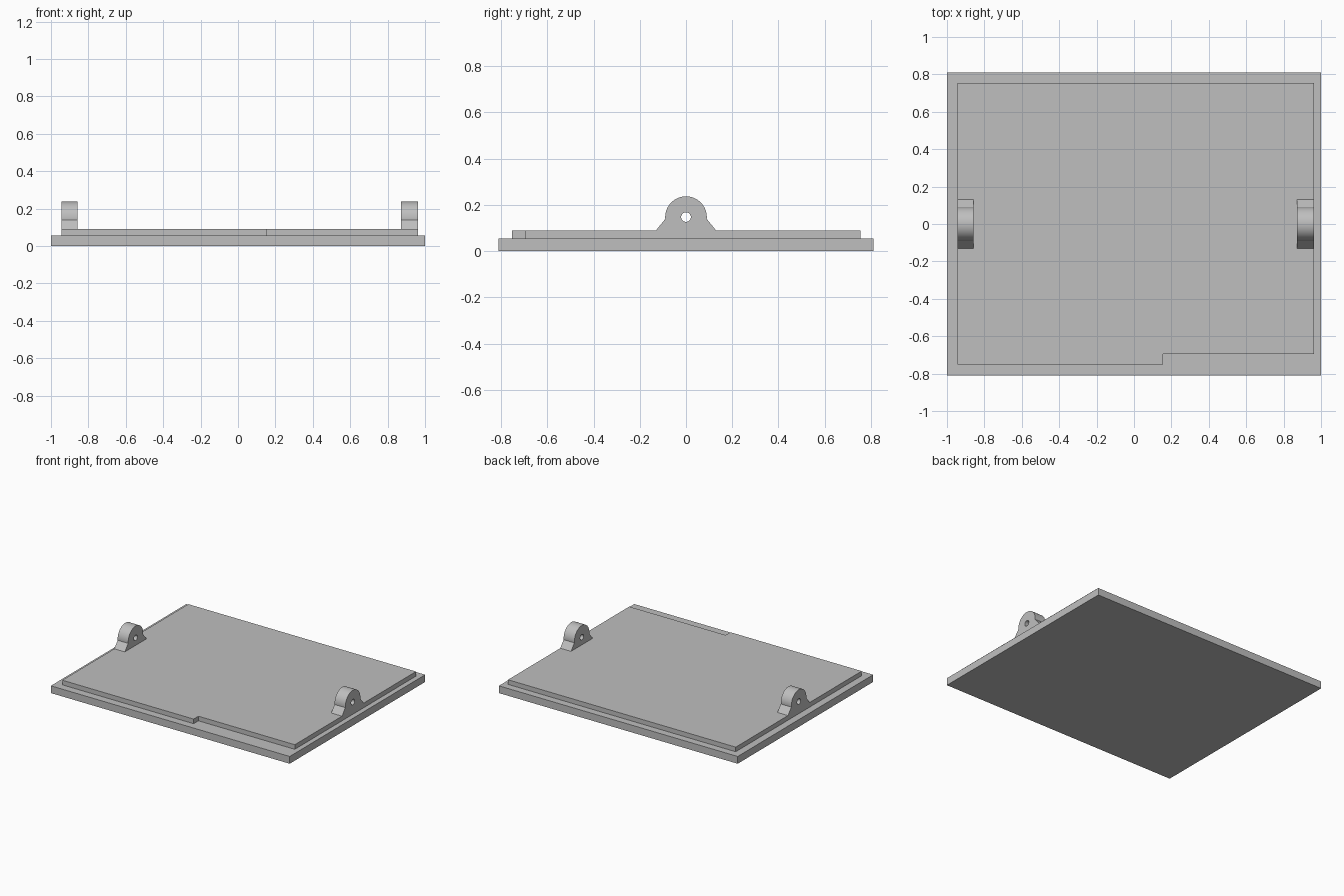
import bpy, bmesh
from math import pi, cos, sin, atan2, radians

cube = bpy.data.objects.get("Cube")
if cube:
    bpy.data.objects.remove(cube, do_unlink=True)

BASE_TOP, PLATE_TOP = 0.055, 0.09

grey = bpy.data.materials.new("plain grey")
grey.use_nodes = True
grey.diffuse_color = (0.52, 0.52, 0.52, 1)
grey.node_tree.nodes["Principled BSDF"].inputs["Base Color"].default_value = grey.diffuse_color


def finish(name, bm):
    bmesh.ops.recalc_face_normals(bm, faces=bm.faces)
    mesh = bpy.data.meshes.new(name)
    bm.to_mesh(mesh)
    bm.free()
    mesh.materials.append(grey)
    obj = bpy.data.objects.new(name, mesh)
    bpy.context.collection.objects.link(obj)
    return obj


def slab(name, outline, z0, z1):
    """Extrude a flat outline upwards."""
    bm = bmesh.new()
    face = bm.faces.new([bm.verts.new((x, y, z0)) for x, y in outline])
    top = bmesh.ops.extrude_face_region(bm, geom=[face], use_keep_orig=True)["geom"]
    bmesh.ops.translate(bm, vec=(0, 0, z1 - z0),
                        verts=[v for v in top if isinstance(v, bmesh.types.BMVert)])
    return finish(name, bm)


def hinge_lug(name, x0, x1):
    """Rounded ear with a pin hole along x."""
    zc, radius, hole, foot = 0.147, 0.09, 0.021, 0.13
    arc = [radians(-5 + 190 * i / 36) for i in range(37)]
    outer = [(radius * cos(a), zc + radius * sin(a)) for a in arc]
    outer += [(-foot + foot * i / 4, PLATE_TOP) for i in range(9)]
    angles = [atan2(z - zc, y) for y, z in outer]
    inner = [(hole * cos(a), zc + hole * sin(a)) for a in angles]
    bm = bmesh.new()
    rings = [[bm.verts.new((x, y, z)) for y, z in loop]
             for x, loop in ((x0, outer), (x1, outer), (x1, inner), (x0, inner))]
    n = len(outer)
    for k in range(4):
        a, b = rings[k], rings[(k + 1) % 4]
        for i in range(n):
            j = (i + 1) % n
            bm.faces.new((a[i], a[j], b[j], b[i]))
    obj = finish(name, bm)
    bpy.ops.object.select_all(action="DESELECT")
    obj.select_set(True)
    bpy.context.view_layer.objects.active = obj
    bpy.ops.object.shade_smooth_by_angle(angle=pi / 9)
    return obj


# Wide bottom board
slab("base_board", [(-1, -0.81), (1, -0.81), (1, 0.81), (-1, 0.81)], 0, BASE_TOP)

# Raised panel with a stepped front edge
left, right, step = -0.945, 0.962, 0.155
slab("raised_panel", [(left, -0.752), (step, -0.752), (step, -0.695),
                      (right, -0.695), (right, 0.755), (left, 0.755)], BASE_TOP, PLATE_TOP)

# Pair of hinge ears at the panel's side edges
hinge_lug("right_hinge_lug", left, left + 0.088)
hinge_lug("left_hinge_lug", right - 0.09, right)
